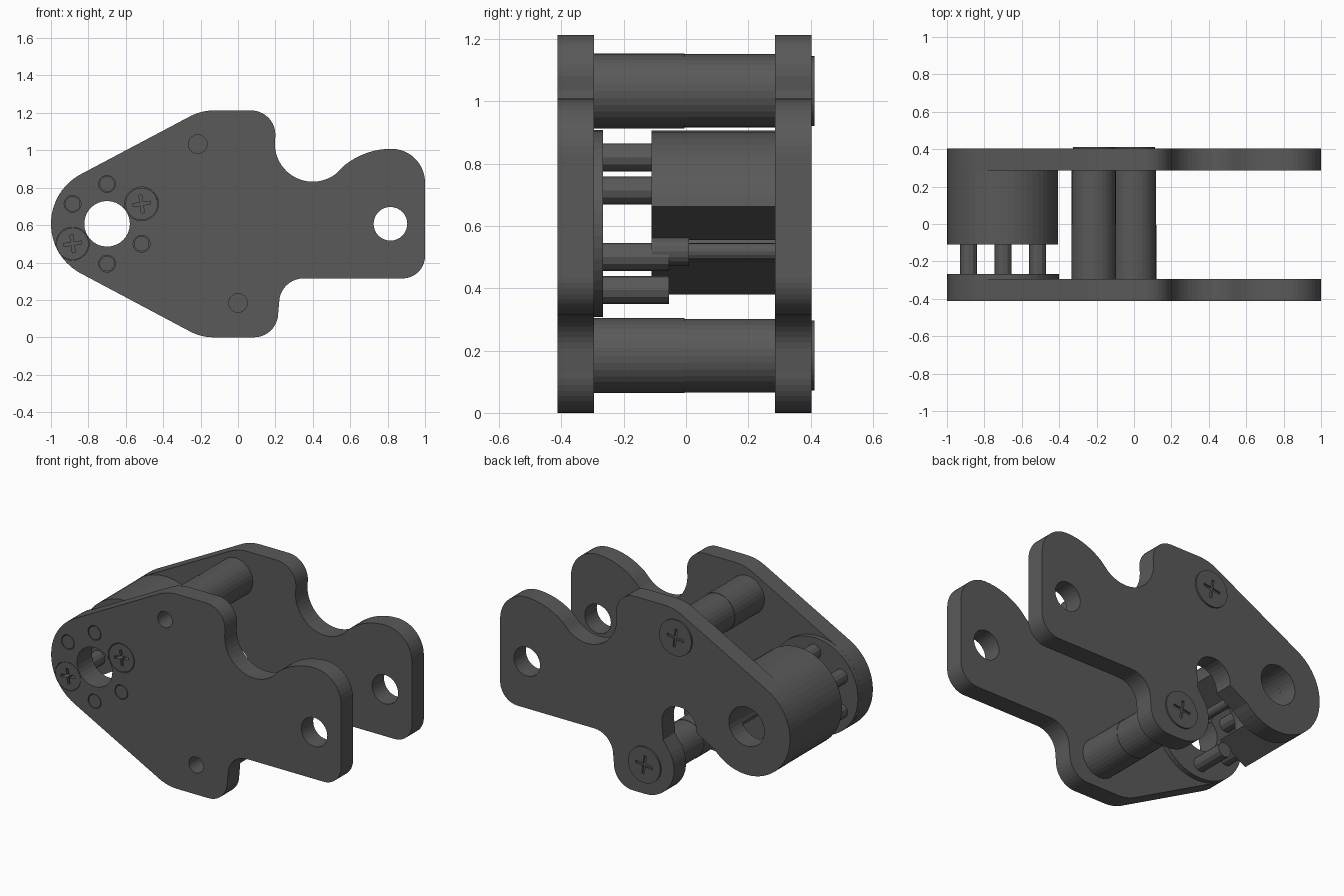
import bpy, math

if "Cube" in bpy.data.objects:
    bpy.data.objects.remove(bpy.data.objects["Cube"])

grey = bpy.data.materials.new("dark_grey")
grey.diffuse_color = (0.1, 0.1, 0.1, 1)
grey.use_nodes = True
grey.node_tree.nodes["Principled BSDF"].inputs["Base Color"].default_value = grey.diffuse_color


def arc(cx, cz, r, a0, a1, n=10):
    """Points on an arc in the xz plane, degrees."""
    return [(cx + r * math.cos(math.radians(a0 + (a1 - a0) * i / n)),
             cz + r * math.sin(math.radians(a0 + (a1 - a0) * i / n))) for i in range(n + 1)]


def circle(c, r, n=32):
    return arc(c[0], c[1], r, 0, 360, n)[:-1]


def cross(c, s, w, tilt=8):
    """Outline of a cross recess."""
    pts = [(w, w), (w, s), (-w, s), (-w, w), (-s, w), (-s, -w),
           (-w, -w), (-w, -s), (w, -s), (w, -w), (s, -w), (s, w)]
    k, q = math.cos(math.radians(tilt)), math.sin(math.radians(tilt))
    return [(c[0] + x * k - z * q, c[1] + x * q + z * k) for x, z in pts]


def slab(name, loops, y0, y1):
    """Extrude an xz outline (first loop) with holes (other loops) from y0 to y1."""
    cu = bpy.data.curves.new(name, 'CURVE')
    cu.dimensions = '2D'
    cu.fill_mode = 'BOTH'
    cu.extrude = (y1 - y0) / 2
    for loop in loops:
        sp = cu.splines.new('POLY')
        sp.points.add(len(loop) - 1)
        for p, (x, z) in zip(sp.points, loop):
            p.co = (x, z, 0, 1)
        sp.use_cyclic_u = True
    tmp = bpy.data.objects.new(name + "_curve", cu)
    bpy.context.collection.objects.link(tmp)
    dg = bpy.context.evaluated_depsgraph_get()
    me = bpy.data.meshes.new_from_object(tmp.evaluated_get(dg))
    bpy.data.objects.remove(tmp)
    for p in me.polygons:
        p.use_smooth = False
    me.materials.clear()
    me.materials.append(grey)
    ob = bpy.data.objects.new(name, me)
    ob.rotation_euler = (math.pi / 2, 0, 0)
    ob.location.y = (y0 + y1) / 2
    bpy.context.collection.objects.link(ob)
    return ob


HUB, EYE = (-0.7, 0.607), (0.815, 0.607)
POSTS = [(-0.215, 1.033), (0.0, 0.184)]
pins = [(HUB[0] + 0.213 * math.cos(math.radians(a)), HUB[1] + 0.213 * math.sin(math.radians(a)))
        for a in range(30, 390, 60)]
screws, plain = [pins[0], pins[3]], [pins[i] for i in (1, 2, 4, 5)]

# Shared upper and right-hand outline of both plates
shared = (arc(-0.13, 0.943, 0.27, 117, 90, 6) + arc(0.07, 1.083, 0.13, 90, 0)
          + arc(0.4, 1.035, 0.203, 180, 308, 16) + arc(0.82, 0.608, 0.4, 128, 90, 8)
          + arc(0.82, 0.828, 0.18, 88, 0) + arc(0.88, 0.435, 0.12, 0, -90)
          + arc(0.35, 0.185, 0.13, 90, 180) + arc(0.085, 0.13, 0.13, 0, -90))

# Front plate, with blind holes for posts, pins and screws
front = shared + arc(-0.13, 0.27, 0.27, 270, 243, 6) + arc(*HUB, 0.3, 243, 117, 20)
slab("front_plate", [front, circle(HUB, 0.122), circle(EYE, 0.09)]
     + [circle(p, 0.05, 24) for p in POSTS] + [circle(p, 0.045, 24) for p in plain]
     + [circle(screws[0], 0.09), circle(screws[1], 0.088)], -0.413, -0.295)

# Back plate, with a slot between the lower lug and the hub
back = (shared + arc(0, 0.2, 0.2, 270, 150, 14) + [(-0.125, 0.37)]
        + arc(-0.235, 0.485, 0.12, 0, 185, 16) + arc(*HUB, 0.3, 318, 117, 30))
slab("back_plate", [back, circle(HUB, 0.122), circle(EYE, 0.09)], 0.285, 0.403)

# Backing disc behind the front plate
slab("front_disc", [circle(HUB, 0.3, 48), circle(HUB, 0.122)], -0.297, -0.266)

# Hub boss, cut away along a chord that opens the bore
boss = arc(*HUB, 0.299, 10.5, 229.5, 32) + arc(*HUB, 0.122, 265, -25, 28)
slab("hub_boss", [boss], -0.11, 0.287)

# Pins and recessed screws around the hub
for p in plain:
    slab("hub_pin", [circle(p, 0.045, 12)], -0.29, -0.055)
    slab("pin_end", [circle(p, 0.041, 24)], -0.412, -0.29)
for p in screws:
    slab("hub_screw_shank", [circle(p, 0.045, 12)], -0.27, -0.055)
    slab("hub_screw_head", [circle(p, 0.086), cross(p, 0.048, 0.008)], -0.4125, -0.295)

# Stepped peg under the boss
peg = (pins[5][0], 0.517)
slab("peg_collar", [circle(peg, 0.045, 16)], -0.11, 0.01)
slab("peg_shaft", [circle(peg, 0.028, 16)], 0.0, 0.287)

# Spacer posts with cross-head screws on the back
for p in POSTS:
    slab("front_spacer", [circle(p, 0.12)], -0.297, -0.005)
    slab("back_spacer", [circle(p, 0.118)], -0.005, 0.287)
    slab("back_screw_head", [circle(p, 0.112), cross(p, 0.058, 0.008)], 0.402, 0.413)
